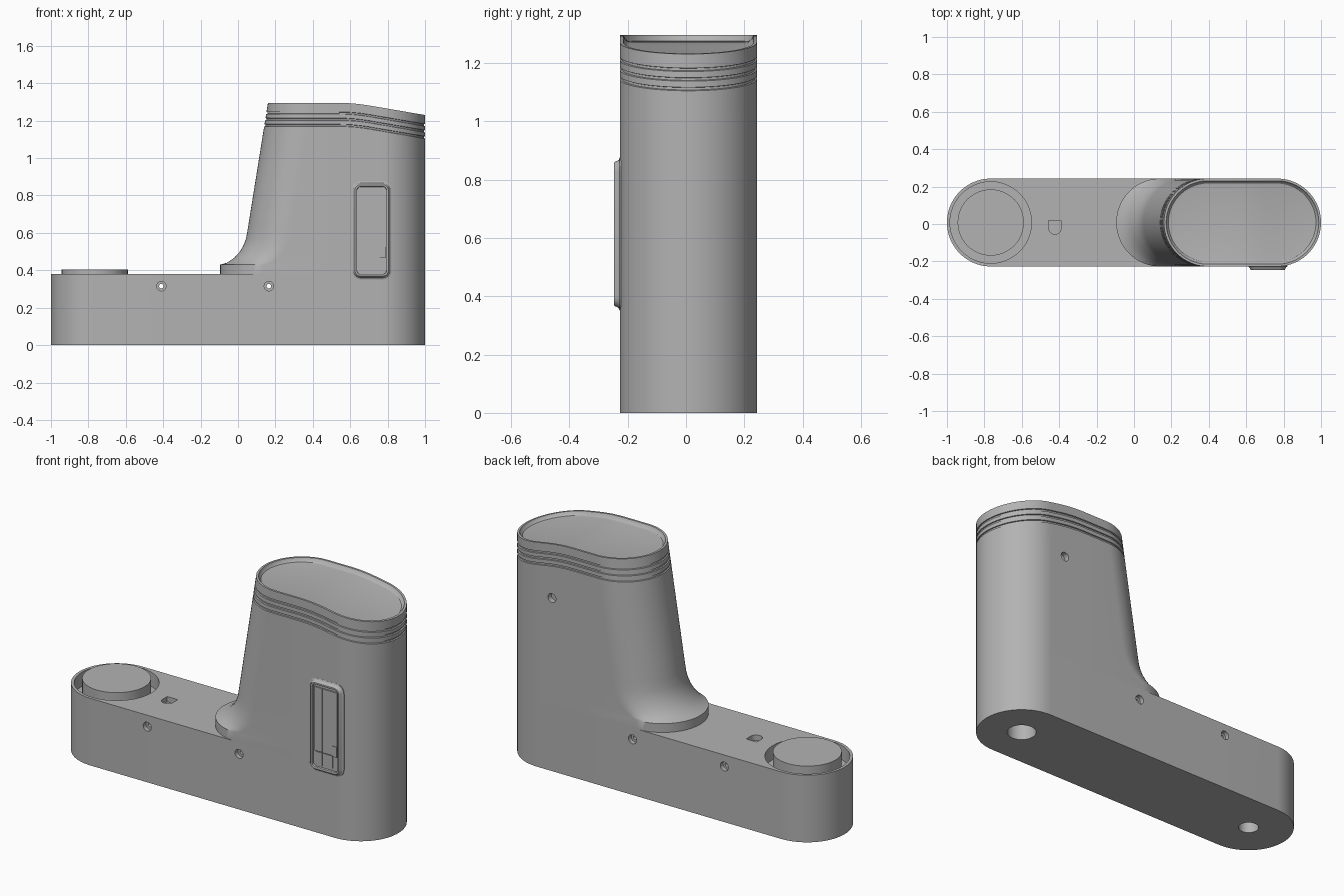
import bpy, bmesh, math
from mathutils import Matrix, Vector

cube = bpy.data.objects.get("Cube")
if cube:
    bpy.data.objects.remove(cube)

CY, R = 0.008, 0.235          # centre line and end radius of the body
FRONT, BACK = CY - R, CY + R

grey = bpy.data.materials.new("plain_grey")
grey.use_nodes = True
COLOUR = (0.45, 0.45, 0.45, 1)
grey.diffuse_color = COLOUR
grey.node_tree.nodes["Principled BSDF"].inputs["Base Color"].default_value = COLOUR


def make(name, bm):
    bmesh.ops.recalc_face_normals(bm, faces=bm.faces)
    mesh = bpy.data.meshes.new(name)
    bm.to_mesh(mesh)
    bm.free()
    mesh.materials.append(grey)
    obj = bpy.data.objects.new(name, mesh)
    bpy.context.collection.objects.link(obj)
    return obj


def smooth(obj):
    bpy.ops.object.select_all(action='DESELECT')
    obj.select_set(True)
    bpy.context.view_layer.objects.active = obj
    bpy.ops.object.shade_smooth_by_angle(angle=math.radians(30))


def cylinder(name, centre, radius, depth, axis='Z'):
    bm = bmesh.new()
    turn = Matrix.Rotation(math.pi / 2, 4, 'X') if axis == 'Y' else Matrix()
    bmesh.ops.create_cone(bm, cap_ends=True, segments=48, radius1=radius, radius2=radius,
                          depth=depth, matrix=Matrix.Translation(centre) @ turn)
    return make(name, bm)


def box(name, low, high):
    low, high = Vector(low), Vector(high)
    bm = bmesh.new()
    bmesh.ops.create_cube(bm, size=1, matrix=Matrix.Translation((low + high) / 2)
                          @ Matrix.Diagonal((*(high - low), 1)))
    return make(name, bm)


def cut(obj, cutters):
    for cutter in cutters:
        cutter.hide_render = True
        mod = obj.modifiers.new("cut", 'BOOLEAN')
        mod.operation, mod.solver, mod.object = 'DIFFERENCE', 'EXACT', cutter
    graph = bpy.context.evaluated_depsgraph_get()
    mesh = bpy.data.meshes.new_from_object(obj.evaluated_get(graph))
    obj.modifiers.clear()
    obj.data = mesh
    for cutter in cutters:
        bpy.data.objects.remove(cutter)


def stadium(left, inset, middle, steps=20):
    """Closed outline: left arc, straight side, right arc, then mirrored back."""
    r = R - inset
    arc = [math.pi / 2 * i / steps for i in range(steps + 1)]
    half = [(left + R - r * math.cos(a), -r * math.sin(a)) for a in arc]
    half += [(x, -r) for x in middle]
    half += [(1 - R + r * math.sin(a), -r * math.cos(a)) for a in arc]
    half[0], half[-1] = (half[0][0], 0), (half[-1][0], 0)
    return [(x, CY + y) for x, y in half + [(x, -y) for x, y in half[-2:0:-1]]]


def loft(name, rings):
    """Skin the rings; close both ends with strips between mirrored points."""
    bm = bmesh.new()
    rows = [[bm.verts.new(p) for p in ring] for ring in rings]
    n = len(rows[0])
    for a, b in zip(rows, rows[1:]):
        for i in range(n):
            j = (i + 1) % n
            bm.faces.new((a[i], a[j], b[j], b[i]))
    for row in (rows[0], rows[-1]):
        for k in range(n // 2):
            corners = (row[k], row[k + 1], row[n - k - 1], row[(n - k) % n])
            bm.faces.new(list(dict.fromkeys(corners)))
    return make(name, bm)


# Long base with dial pit, notch, screw holes and underside sockets
base = loft("base", [[(x, y, z) for x, y in stadium(-1, 0, (-0.4, 0, 0.4))]
                     for z in (0, 0.38)])
DIAL_X = -0.766
cutters = [cylinder("pit_cutter", (DIAL_X, CY, 0.36), 0.218, 0.12),
           cylinder("notch_round_cutter", (-0.423, -0.022, 0.38), 0.033, 0.06),
           box("notch_square_cutter", (-0.456, -0.022, 0.35), (-0.39, 0.018, 0.41)),
           cylinder("socket_cutter", (0.765, CY, 0), 0.075, 0.24),
           cylinder("small_socket_cutter", (DIAL_X, CY, 0), 0.052, 0.16)]
for x in (-0.41, 0.165):
    cutters.append(cylinder("screw_shaft_cutter", (x, CY, 0.315), 0.012, 0.7, 'Y'))
    for y in (FRONT, BACK):
        cutters.append(cylinder("screw_head_cutter", (x, y, 0.315), 0.025, 0.05, 'Y'))
cut(base, cutters)
smooth(base)

# Round dial sitting in the pit
smooth(cylinder("dial", (DIAL_X, CY, 0.345), 0.177, 0.12))

# Tower: flared foot, leaning left edge, grooves and a dished sloping top
TOP, SLOPE, BEND0, BEND1 = 1.295, 0.171, 0.54, 0.70


def top_z(x):
    if x < BEND0:
        return TOP
    if x < BEND1:
        return TOP - SLOPE * (x - BEND0) ** 2 / (2 * (BEND1 - BEND0))
    return TOP - SLOPE * (x - (BEND0 + BEND1) / 2)


def left_edge(z):
    return 0.052 + 0.16 * (z - 0.62)


middle = [0.5 + 0.04 * i for i in range(7)]
foot = [(-0.095, 0.38), (-0.095, 0.43), (-0.06, 0.44), (-0.02, 0.467), (0.01, 0.5),
        (0.03, 0.535), (0.043, 0.57), (0.052, 0.62), (left_edge(1), 1)]
rings = [[(x, y, z) for x, y in stadium(left, 0, middle)] for left, z in foot]
upper = []
for d in (0.12, 0.087, 0.054):
    upper += [(d + 0.006, 0), (d + 0.004, 0.006), (d - 0.004, 0.006), (d - 0.006, 0)]
upper += [(0, 0), (0, 0.012), (0.012, 0.018), (0.02, 0.027), (0.022, 0.038)]
for drop, inset in upper:
    outline = stadium(left_edge(TOP - drop), inset, middle)
    rings.append([(x, y, top_z(x) - drop) for x, y in outline])
tower = loft("tower", rings)
cut(tower, [cylinder("back_screw_cutter", (0.67, BACK, 0.98), 0.025, 0.06, 'Y')])
smooth(tower)


# Raised switch frame on the front
def rounded_rect(hw, hh, radius, y):
    ring = []
    for q, (sx, sz) in enumerate(((1, 1), (-1, 1), (-1, -1), (1, -1))):
        for i in range(7):
            a = math.pi / 2 * (q + i / 6)
            ring.append((0.715 + sx * (hw - radius) + radius * math.cos(a), y,
                         0.613 + sz * (hh - radius) + radius * math.sin(a)))
    return ring


# (size change, distance out from the wall)
steps = [(0.012, -0.004), (0.012, 0.0005), (0.005, 0.003), (0, 0.009), (-0.002, 0.016),
         (-0.006, 0.02), (-0.013, 0.02), (-0.016, 0.018), (-0.017, 0.006)]
bm = bmesh.new()
rows = [[bm.verts.new(p) for p in rounded_rect(0.095 + g, 0.25 + g, 0.035 + g, FRONT - out)]
        for g, out in steps]
for a, b in zip(rows, rows[1:]):
    for i in range(len(a)):
        bm.faces.new((a[i], a[i - 1], b[i - 1], b[i]))
bm.faces.new(rows[-1])
bm.faces.new(rows[0])
smooth(make("switch_frame", bm))

# Plates inside the frame: cover, slider, lower shelf and small tab
for name, x0, x1, z0, z1, out in (("cover_plate", 0.642, 0.693, 0.469, 0.83, 0.012),
                                  ("slider_plate", 0.697, 0.788, 0.469, 0.83, 0.014),
                                  ("shelf_left", 0.648, 0.693, 0.392, 0.464, 0.010),
                                  ("shelf_right", 0.697, 0.757, 0.392, 0.464, 0.010),
                                  ("slider_tab", 0.76, 0.788, 0.466, 0.525, 0.018)):
    box(name, (x0, FRONT - out, z0), (x1, FRONT - 0.005, z1))
